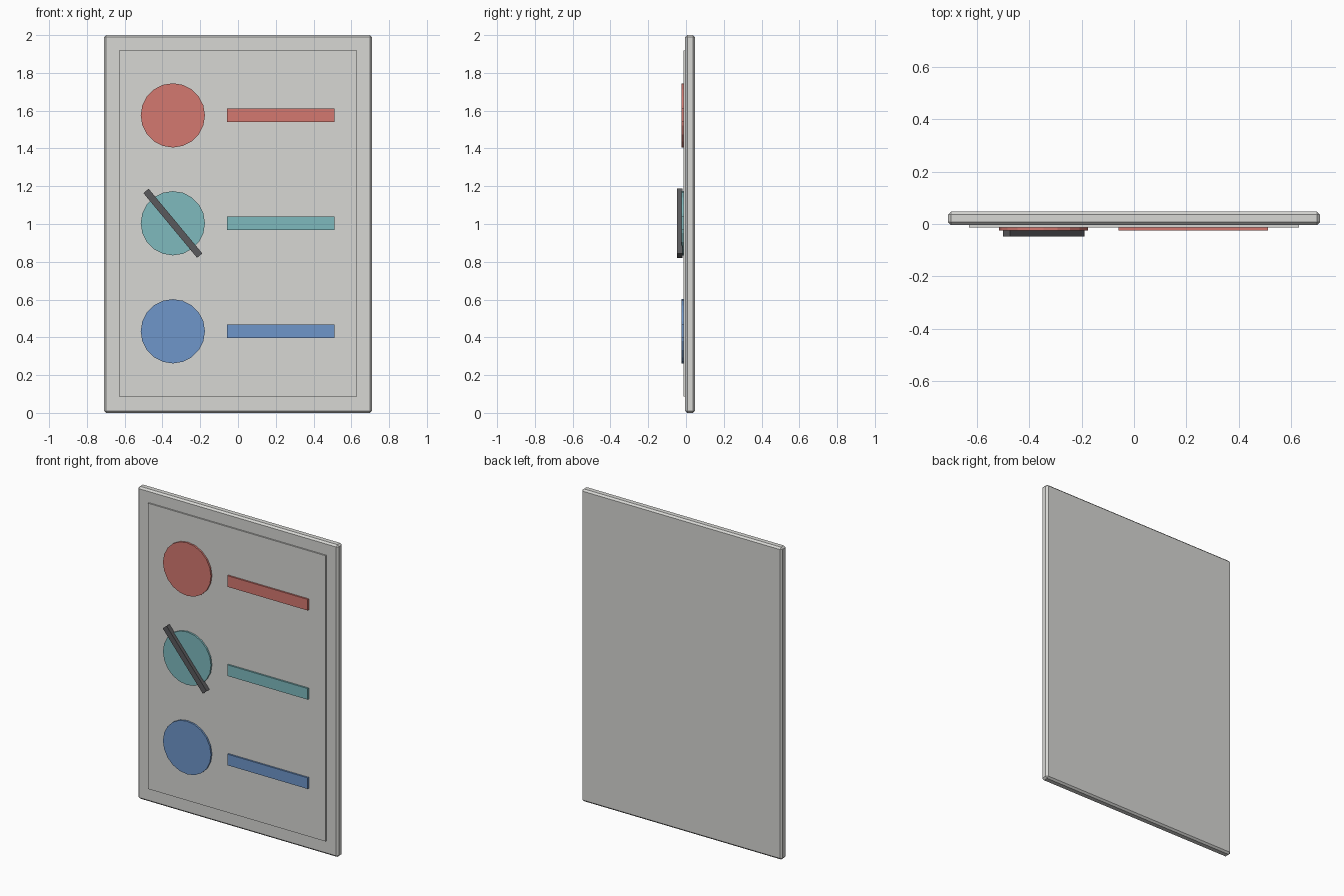
import bpy, math

if "Cube" in bpy.data.objects:
    bpy.data.objects.remove(bpy.data.objects["Cube"])

def mat(name, rgb):
    m = bpy.data.materials.new(name)
    lin = [((c / 255 + 0.055) / 1.055) ** 2.4 for c in rgb]
    m.diffuse_color = (*lin, 1)
    m.use_nodes = True
    m.node_tree.nodes["Principled BSDF"].inputs["Base Color"].default_value = m.diffuse_color
    return m

grey = mat("light grey", (215, 215, 212))
red = mat("soft red", (212, 120, 112))
teal = mat("soft teal", (126, 186, 190))
blue = mat("soft blue", (110, 150, 202))
dark = mat("dark grey", (90, 90, 92))

def box(name, x, z, w, h, y0, y1, m, angle=0):
    bpy.ops.mesh.primitive_cube_add(size=1, location=(x, (y0 + y1) / 2, z))
    o = bpy.context.object
    o.name = name
    o.scale = (w, y1 - y0, h)
    o.rotation_euler[1] = angle
    bpy.ops.object.transform_apply(location=False, rotation=False, scale=True)
    o.data.materials.append(m)
    return o

def disc(name, x, z, r, y0, y1, m):
    bpy.ops.mesh.primitive_cylinder_add(vertices=20, radius=r, depth=y1 - y0,
                                        location=(x, (y0 + y1) / 2, z),
                                        rotation=(math.pi / 2, 0, 0))
    o = bpy.context.object
    o.name = name
    o.data.materials.append(m)

# Board with chamfered edges and raised front sheet
board = box("board", 0, 1, 1.42, 2.0, -0.004, 0.047, grey)
bev = board.modifiers.new("chamfer", "BEVEL")
bev.width = 0.011
bev.segments = 1
box("front_sheet", 0, 1.003, 1.26, 1.83, -0.013, 0.0, grey)

# Three rows: round marker and label strip
for label, z, m in (("top", 1.575, red), ("middle", 1.004, teal), ("bottom", 0.432, blue)):
    disc(label + "_marker", -0.345, z, 0.17, -0.024, -0.008, m)
    box(label + "_strip", 0.226, z, 0.57, 0.071, -0.024, -0.008, m)

# Diagonal bar across the middle marker
box("diagonal_bar", -0.345, 1.004, 0.445, 0.036, -0.047, -0.018, dark, math.radians(50.3))
